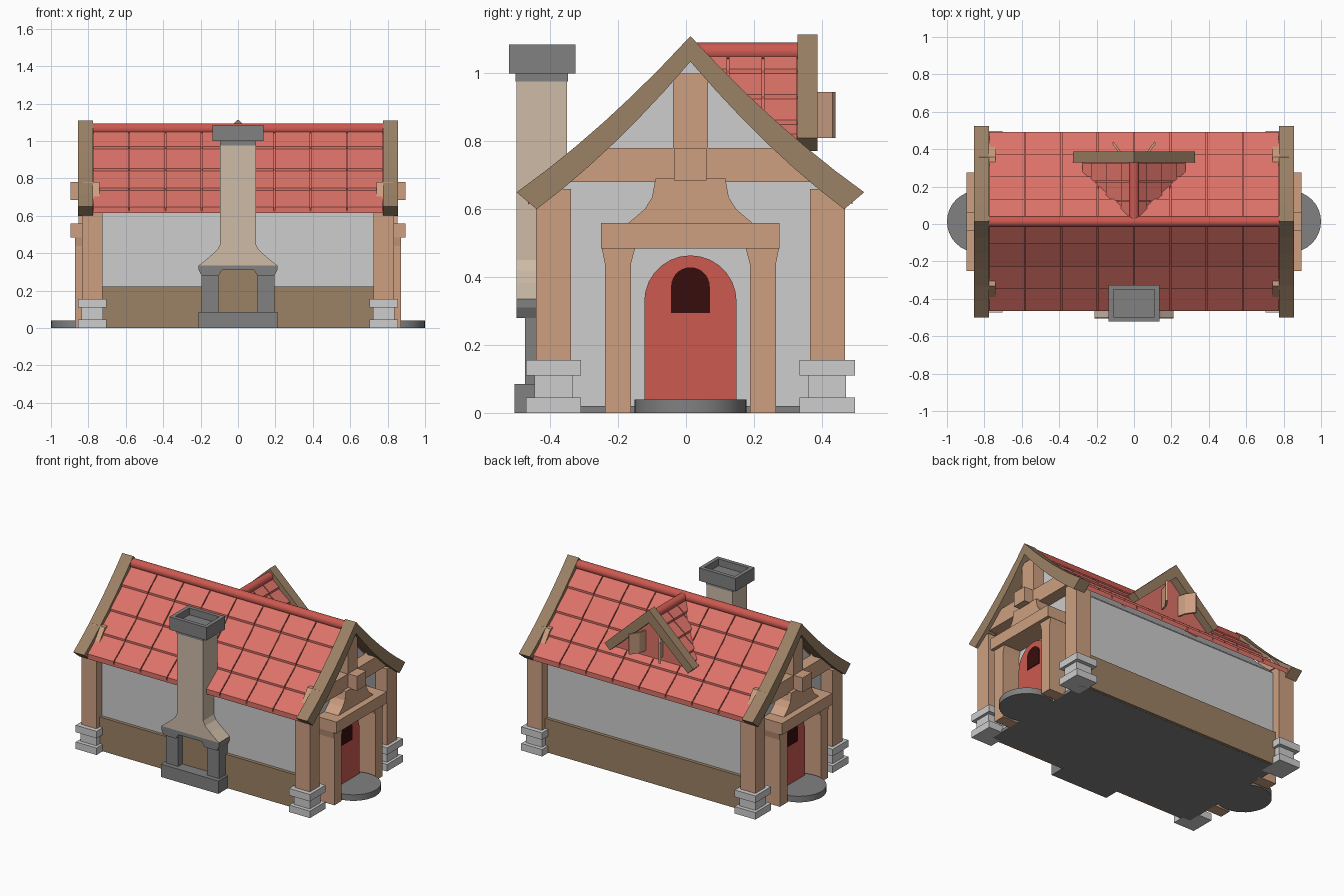
import bpy, bmesh, math

cube = bpy.data.objects.get("Cube")
if cube:
    bpy.data.objects.remove(cube, do_unlink=True)


def material(name, r, g, b):
    m = bpy.data.materials.new(name)
    m.use_nodes = True
    m.diffuse_color = (r, g, b, 1)
    m.node_tree.nodes["Principled BSDF"].inputs["Base Color"].default_value = (r, g, b, 1)
    return m


PLASTER = material("plaster", .61, .61, .61)
TILE = material("roof tile red", .72, .17, .14)
RED = material("door red", .60, .10, .08)
WOOD = material("light wood", .61, .35, .22)
BROWN = material("dark wood", .33, .22, .13)
GREY = material("grey stone", .22, .22, .22)
BEIGE = material("beige render", .61, .50, .39)
DARK = material("dark glass", .04, .004, .004)

C = 0.013  # centre line of the house in y


def finish(name, bm, mat):
    bmesh.ops.recalc_face_normals(bm, faces=bm.faces)
    mesh = bpy.data.meshes.new(name)
    bm.to_mesh(mesh)
    bm.free()
    mesh.materials.append(mat)
    ob = bpy.data.objects.new(name, mesh)
    bpy.context.collection.objects.link(ob)
    return ob


def add_prism(bm, pts, axis, a, b):
    """Extrude a 2D outline along an axis from a to b."""
    place = {"x": lambda p, t: (t, p[0], p[1]),
             "y": lambda p, t: (p[0], t, p[1]),
             "z": lambda p, t: (p[0], p[1], t)}[axis]
    rings = [[bm.verts.new(place(p, t)) for p in pts] for t in (a, b)]
    n = len(pts)
    for ring in rings:
        bm.faces.new(ring)
    for i in range(n):
        j = (i + 1) % n
        bm.faces.new((rings[0][i], rings[0][j], rings[1][j], rings[1][i]))


def prism(name, pts, axis, a, b, mat):
    bm = bmesh.new()
    add_prism(bm, pts, axis, a, b)
    return finish(name, bm, mat)


def box(name, x, y, z, mat):
    return prism(name, [(x[0], y[0]), (x[1], y[0]), (x[1], y[1]), (x[0], y[1])], "z", z[0], z[1], mat)


def cylinder(name, loc, r, depth, rot, mat):
    bpy.ops.mesh.primitive_cylinder_add(vertices=32, radius=r, depth=depth, location=loc, rotation=rot)
    ob = bpy.context.object
    ob.name = name
    ob.data.materials.append(mat)
    bpy.ops.object.shade_smooth_by_angle()
    return ob


def arch(w, z0, spring, n=14):
    """Round-topped outline centred on the house line."""
    top = [(C + w * math.cos(math.pi * i / n), spring + w * math.sin(math.pi * i / n)) for i in range(n + 1)]
    return [(C + w, z0)] + top + [(C - w, z0)]


def sagging(d_end, z_end, z_top, sag=.024, n=6):
    """Gently curved slope, mirrored around the house line."""
    half = []
    for i in range(n + 1):
        t = i / n
        half.append((d_end * t, z_top + (z_end - z_top) * t - sag * 4 * t * (1 - t)))
    return [(C - d, z) for d, z in reversed(half)] + [(C + d, z) for d, z in half[1:]]


def tiled_roof(name, rows, axis, centre, a, b, cols):
    """Overlapping tiles on a backing sheet, on both slopes."""
    bm = bmesh.new()
    step = (b - a) / cols
    gap = .003
    for s in (-1, 1):
        for (d0, z0), (d1, z1) in zip(rows, rows[1:]):
            sheet = [(d0, z0 - .008), (d1, z1 - .008), (d1, z1 - .02), (d0, z0 - .02)]
            add_prism(bm, [(centre + s * d, z) for d, z in sheet], axis, a, b)
            tile = [(d0, z0), (d1, z1 + .013), (d1, z1 - .014), (d0, z0 - .018)]
            for k in range(cols):
                add_prism(bm, [(centre + s * d, z) for d, z in tile], axis,
                          a + k * step + gap, a + (k + 1) * step - gap)
    return finish(name, bm, TILE)


# Walls, floor and plinth boards
inner = sagging(.453, .60, 1.035)
gable = [(C - .40, 0.004)] + [(y, z) for y, z in inner if abs(y - C) < .4]
gable = [gable[0], (C - .40, .635)] + gable[1:] + [(C + .40, .635), (C + .40, 0.004)]
prism("plaster_walls", gable, "x", -.75, .75, PLASTER)
box("floor_slab", (-.76, .76), (C - .405, C + .405), (0, .02), GREY)
for s, side in ((-1, "front"), (1, "back")):
    y = sorted((C + s * .38, C + s * .422))
    box(side + "_plinth_board", (-.73, .73), y, (.001, .222), BROWN)

# Roof
tiled_roof("main_roof", [(0, 1.07), (.12, .957), (.24, .84), (.36, .735), (.478, .634)],
           "x", C, -.776, .776, 8)
cylinder("ridge_roll", (0, C, 1.065), .03, 1.56, (0, math.pi / 2, 0), RED)

outer = sagging(.512, .65, 1.11)
lintel_top = [(-.182, .56), (-.135, .60), (-.113, .635), (-.103, .69)]
for s, side in ((-1, "right"), (1, "left")):
    def span(a, b):
        return sorted((s * a, s * b))

    def slab(name, pts, a, b, mat):
        return prism(side + "_" + name, pts, "x", *span(a, b), mat)

    def block(name, a, b, y0, y1, z0, z1, mat=WOOD):
        return box(side + "_" + name, span(a, b), (y0, y1), (z0, z1), mat)

    # Gable timbers
    slab("gable_rafters", outer + inner[::-1], .775, .855, BROWN)
    tie = [(C - .42, .68), (C + .42, .68), (C + .345, .78), (C - .345, .78)]
    slab("tie_beam", tie, .74, .83, WOOD)
    block("king_post", .74, .83, C - .052, C + .052, .78, 1.0)
    block("key_block", .74, .895, C - .048, C + .048, .685, .78)

    # Doorway
    slab("door", arch(.136, .03, .328), .74, .785, RED)
    slab("door_window", arch(.057, .295, .372), .785, .789, DARK)
    cylinder(side + "_doorstep", (s * .835, C, .02), .165, .04, (0, 0, 0), GREY)
    block("door_lintel", .74, .895, C - .263, C + .263, .485, .56)
    brace = lintel_top + [(-y, z) for y, z in reversed(lintel_top)]
    slab("lintel_brace", [(C + y, z) for y, z in brace], .74, .852, WOOD)
    for t in (-1, 1):
        post = [(.175, 0), (.252, 0), (.252, .44), (.261, .485), (.163, .485), (.175, .44)]
        slab("door_post", [(C + t * y, z) for y, z in post], .74, .872, WOOD)

        # Corner posts on stacked stones
        y0, y1 = sorted((C + t * .352, C + t * .455))
        block("corner_post", .725, .835, y0, y1, .02, .66)
        for z0, z1, grow in ((0, .046, .03), (.046, .11, .004), (.11, .156, .03)):
            block("corner_stone", .725 - grow * .7, .835 + grow * .7,
                  y0 - grow, y1 + grow, z0, z1, PLASTER)

# Chimney and fireplace
box("hearth_base", (-.21, .21), (-.505, -.38), (0, .085), GREY)
for s in (-1, 1):
    box("hearth_leg", sorted((s * .105, s * .195)), (-.475, -.38), (.08, .285), GREY)
box("hearth_back", (-.11, .11), (-.43, -.38), (.08, .32), BROWN)
half = [(.21, .335), (.21, .31), (.195, .28), (.105, .28), (.085, .31)]
prism("hearth_mantel", half + [(-x, z) for x, z in reversed(half)], "y", -.50, -.38, GREY)
half = [(.21, .335), (.15, .383), (.11, .42), (.095, .45), (.095, .985)]
prism("chimney_stack", half + [(-x, z) for x, z in reversed(half)], "y", -.50, -.35, BEIGE)
box("chimney_collar", (-.097, .097), (-.502, -.348), (.977, 1.0), GREY)
cap = box("chimney_cap", (-.135, .135), (-.522, -.326), (1.0, 1.085), GREY)
bm = bmesh.new()
bm.from_mesh(cap.data)
bm.faces.ensure_lookup_table()
top = max(bm.faces, key=lambda f: f.calc_center_median().z)
bmesh.ops.inset_region(bm, faces=[top], thickness=.036)
hole = bmesh.ops.extrude_discrete_faces(bm, faces=[top])["faces"][0]
bmesh.ops.translate(bm, verts=hole.verts, vec=(0, 0, -.045))
bm.to_mesh(cap.data)
bm.free()

# Dormer at the back
tiled_roof("dormer_roof", [(0, 1.07), (.07, 1.0), (.15, .925), (.23, .85), (.275, .808)],
           "y", 0, .02, .33, 3)
cylinder("dormer_ridge_roll", (0, .175, 1.063), .028, .31, (math.pi / 2, 0, 0), RED)
prism("dormer_rafters", [(.325, .81), (0, 1.115), (-.325, .81), (-.285, .772), (0, 1.03), (.285, .772)],
      "y", .328, .388, BROWN)
prism("dormer_gable", [(-.29, .77), (.29, .77), (0, 1.05)], "y", .29, .335, TILE)
for s in (-1, 1):
    leaf = [(.058, .335), (.07, .385), (.108, .44), (.118, .432), (.08, .378), (.068, .335)]
    prism("dormer_shutter", [(s * x, y) for x, y in leaf], "z", .81, .945, WOOD)
